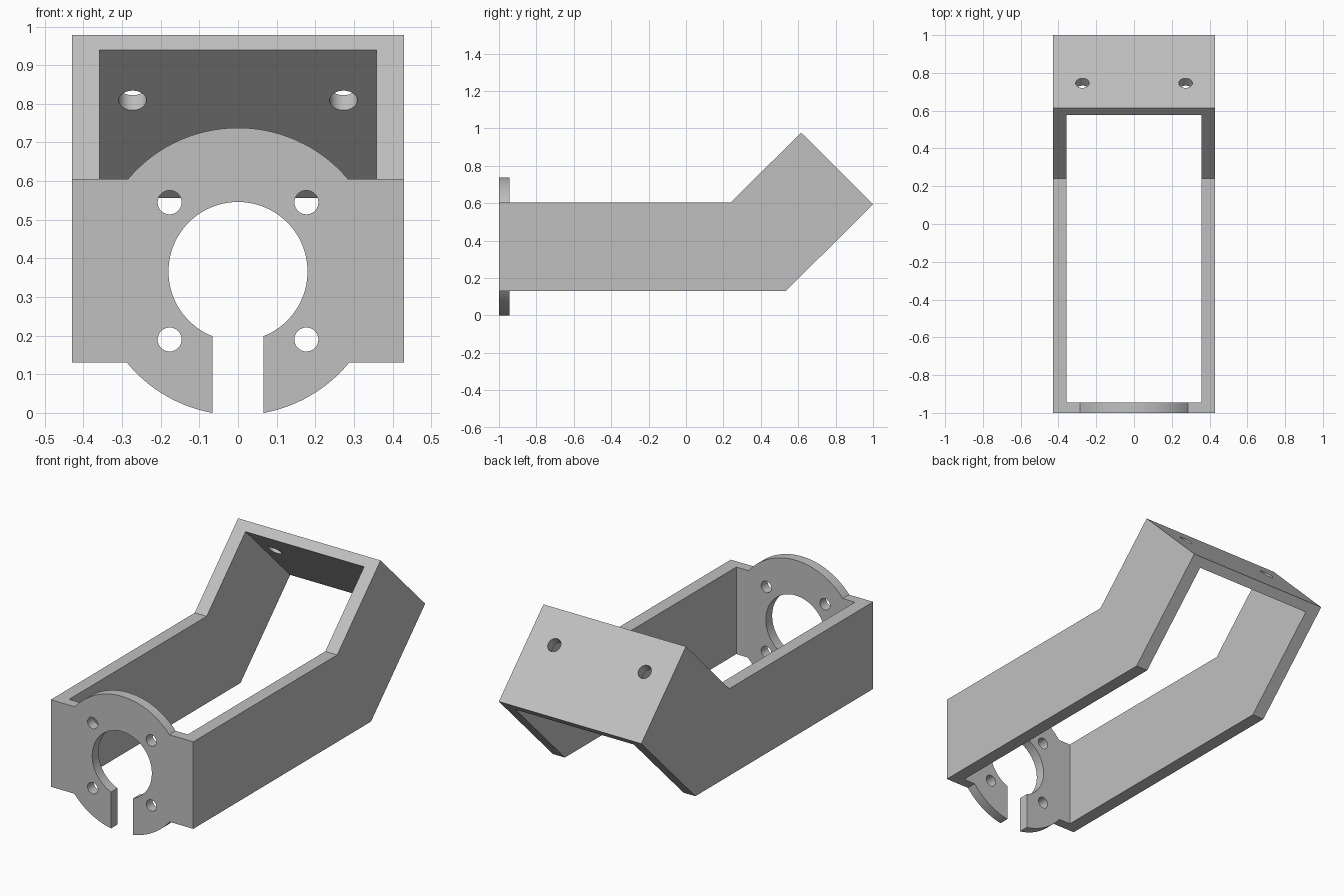
import bpy
import bmesh
from math import asin, cos, pi, sin, sqrt
from mathutils import Vector

cube = bpy.data.objects.get("Cube")
if cube:
    bpy.data.objects.remove(cube, do_unlink=True)

grey = bpy.data.materials.new("plain_grey")
grey.use_nodes = True
tone = (0.53, 0.53, 0.53, 1)
grey.diffuse_color = tone
grey.node_tree.nodes["Principled BSDF"].inputs["Base Color"].default_value = tone

HALF, WALL, PLATE = 0.43, 0.072, 0.055     # half width, side wall and plate thickness
LOW, HIGH = 0.13, 0.605                    # bottom and top of the straight arms
MID, RIM, BORE, SLOT = 0.366, 0.372, 0.18, 0.066


def prism(name, points, push):
    """Extrude a closed outline of 3D points along the vector push."""
    bm = bmesh.new()
    face = bm.faces.new([bm.verts.new(p) for p in points])
    grown = bmesh.ops.extrude_face_region(bm, geom=[face], use_keep_orig=True)
    moved = [g for g in grown["geom"] if isinstance(g, bmesh.types.BMVert)]
    bmesh.ops.translate(bm, verts=moved, vec=push)
    bmesh.ops.recalc_face_normals(bm, faces=bm.faces)
    mesh = bpy.data.meshes.new(name)
    bm.to_mesh(mesh)
    bm.free()
    mesh.materials.append(grey)
    obj = bpy.data.objects.new(name, mesh)
    bpy.context.collection.objects.link(obj)
    return obj


def activate(obj):
    bpy.ops.object.select_all(action="DESELECT")
    obj.select_set(True)
    bpy.context.view_layer.objects.active = obj


def drill(obj, centre, axis, radius):
    """Cut a round hole through obj along axis."""
    bpy.ops.mesh.primitive_cylinder_add(vertices=40, radius=radius, depth=0.3, location=centre)
    cutter = bpy.context.object
    cutter.rotation_euler = Vector(axis).to_track_quat("Z", "Y").to_euler()
    cutter.hide_render = True
    cutter.data.materials.append(grey)
    activate(obj)
    mod = obj.modifiers.new("hole", "BOOLEAN")
    mod.operation, mod.solver, mod.object = "DIFFERENCE", "EXACT", cutter
    bpy.ops.object.modifier_apply(modifier=mod.name)
    bpy.data.objects.remove(cutter, do_unlink=True)


def arc(radius, start, end, steps):
    """Points (x, z) on a circle about the bore centre."""
    angles = [start + (end - start) * i / steps for i in range(steps + 1)]
    return [(radius * cos(a), MID + radius * sin(a)) for a in angles]


# Front plate: round flange with tabs, bore and an open slot below
tab_top, tab_low = asin((HIGH - MID) / RIM), asin((LOW - MID) / RIM)
slot_rim, slot_bore = asin(SLOT / RIM), asin(SLOT / BORE)
down = -pi / 2
outline = arc(RIM, down + slot_rim, tab_low, 20)
outline += [(HALF, LOW), (HALF, HIGH)]
outline += arc(RIM, tab_top, pi - tab_top, 48)
outline += [(-HALF, HIGH), (-HALF, LOW)]
outline += arc(RIM, pi - tab_low, 3 * pi / 2 - slot_rim, 20)
outline += arc(BORE, 3 * pi / 2 - slot_bore, down + slot_bore, 72)
front_plate = prism("front_plate", [(x, -1, z) for x, z in outline], (0, PLATE, 0))
for x in (-0.177, 0.177):
    for z in (0.19, 0.545):
        drill(front_plate, (x, -1, z), (0, 1, 0), 0.031)

# Rear plate: tilted end wall with two holes
s = PLATE / sqrt(2)
crest, tail = Vector((0, 0.615, 0.978)), Vector((0, 1, 0.595))
inward = Vector((0, -s, -s))
left_edge = Vector((-HALF, 0, 0))
corners = [crest, tail, tail + inward, crest + inward]
rear_plate = prism("rear_plate", [c + left_edge for c in corners], (2 * HALF, 0, 0))
hole = crest.lerp(tail, 0.34)
for x in (-0.273, 0.273):
    drill(rear_plate, hole + Vector((x, 0, 0)), (0, 1, 1), 0.036)

# Side walls: bent arms joining the two plates
front = PLATE - 1
profile = [(front, LOW), (0.533, LOW), (tail + inward).yz,
           (crest + inward).yz, (0.241, HIGH), (front, HIGH)]
walls = [prism(name, [(x, y, z) for y, z in profile], (WALL, 0, 0))
         for name, x in (("left_wall", HALF - WALL), ("right_wall", -HALF))]

for part in [front_plate, rear_plate] + walls:
    activate(part)
    bpy.ops.object.shade_smooth_by_angle(angle=pi / 6)
